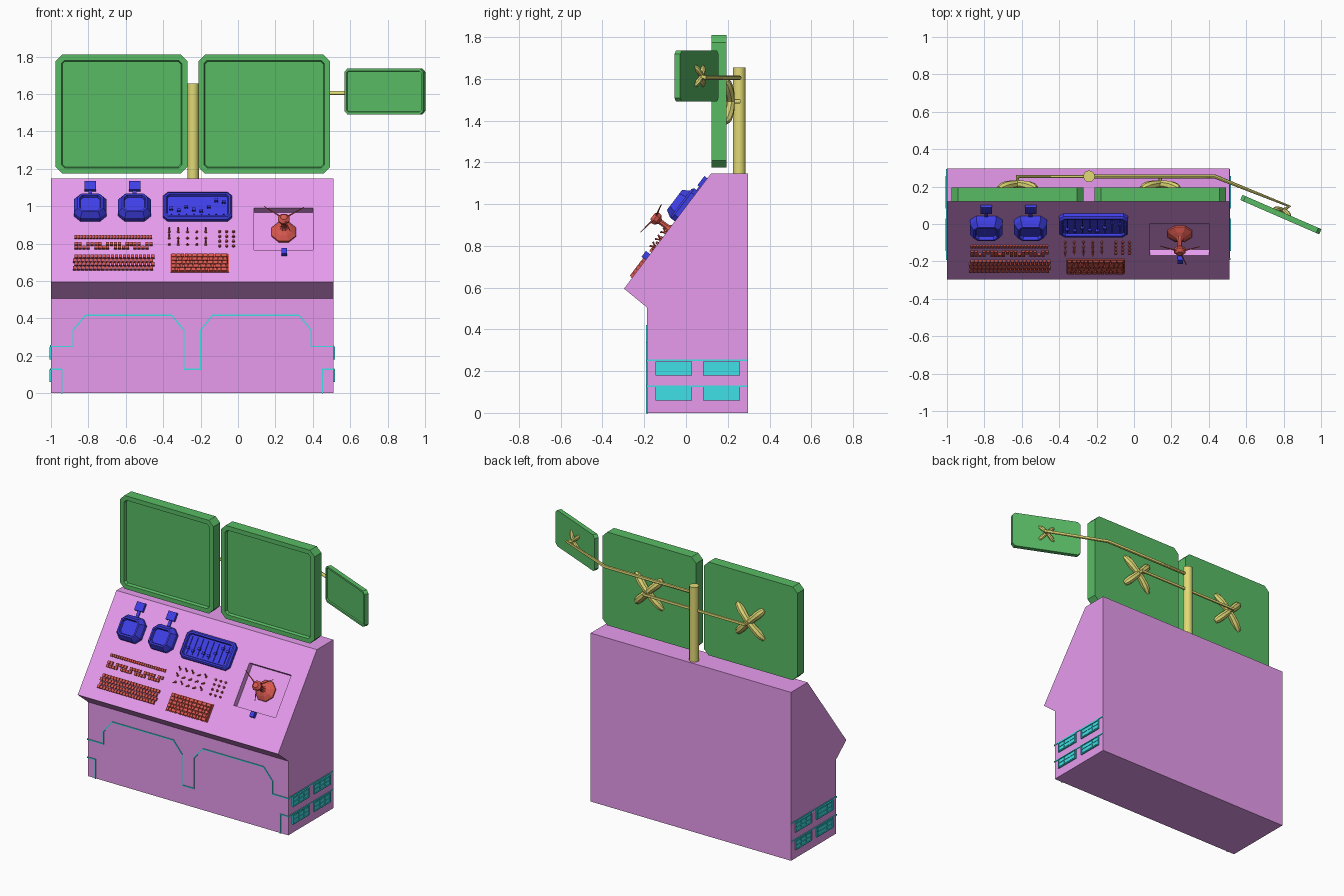
import bpy, bmesh, math, random
from mathutils import Matrix, Vector

if "Cube" in bpy.data.objects:
    bpy.data.objects.remove(bpy.data.objects["Cube"])

random.seed(4)
COLORS = dict(pink=(.80, .33, .85, 1), green=(.10, .50, .13, 1), gold=(.75, .70, .18, 1),
              blue=(.05, .05, .80, 1), red=(.70, .10, .08, 1), cyan=(.05, .75, .80, 1))
MATS = {}
for key, col in COLORS.items():
    MATS[key] = bpy.data.materials.new(key)
    MATS[key].diffuse_color = col

CX, HALF = -0.245, 0.755            # console centre and half width
T = Matrix.Translation
# Sloped panel frame: x across, y up the slope, z out of the panel
PANEL = Matrix(((1, 0, 0, 0), (0, .603, -.798, -.297), (0, .798, .603, .595), (0, 0, 0, 1)))
UPRIGHT = Matrix.Rotation(math.pi / 2, 4, 'X')


def finish(name, bm, color, matrix=Matrix(), smooth=False):
    bm.transform(matrix)
    bmesh.ops.recalc_face_normals(bm, faces=bm.faces)
    me = bpy.data.meshes.new(name)
    bm.to_mesh(me)
    bm.free()
    ob = bpy.data.objects.new(name, me)
    bpy.context.collection.objects.link(ob)
    me.materials.append(MATS[color])
    if smooth:
        select(ob)
        bpy.ops.object.shade_smooth_by_angle(angle=math.radians(40))
    return ob


def select(ob):
    bpy.ops.object.select_all(action='DESELECT')
    ob.select_set(True)
    bpy.context.view_layer.objects.active = ob


def box(bm, c, s, rot=Matrix()):
    bmesh.ops.create_cube(bm, size=1, matrix=T(c) @ rot @ Matrix.Diagonal((*s, 1)))


def cone(bm, c, r1, r2, h, seg=8, rot=Matrix()):
    bmesh.ops.create_cone(bm, cap_ends=True, segments=seg, radius1=r1, radius2=r2,
                          depth=h, matrix=T(c) @ rot @ T((0, 0, h / 2)))


def skin(bm, rings):
    loops = [[bm.verts.new(p) for p in ring] for ring in rings]
    n = len(loops[0])
    for a, b in zip(loops, loops[1:]):
        for i in range(n):
            bm.faces.new((a[i], a[(i + 1) % n], b[(i + 1) % n], b[i]))
    bm.faces.new(loops[0])
    bm.faces.new(loops[-1])


def bezel(name, w, h, chamfer, steps, color, matrix):
    """Chamfered rectangular housing; steps are (inset, height) rings."""
    bm, rings = bmesh.new(), []
    for i, z in steps:
        a, b, c = w / 2 - i, h / 2 - i, max(chamfer - .586 * i, .004)
        rings.append([(a, b - c, z), (a - c, b, z), (c - a, b, z), (-a, b - c, z),
                      (-a, c - b, z), (c - a, -b, z), (a - c, -b, z), (a, c - b, z)])
    skin(bm, rings)
    return finish(name, bm, color, matrix)


def tube(name, pts, r, color, matrix=Matrix(), radii=None):
    cu = bpy.data.curves.new(name, 'CURVE')
    cu.dimensions, cu.bevel_depth, cu.bevel_resolution, cu.use_fill_caps = '3D', r, 2, True
    sp = cu.splines.new('POLY')
    sp.points.add(len(pts) - 1)
    for i, p in enumerate(pts):
        sp.points[i].co = (*(matrix @ Vector(p)), 1)
        sp.points[i].radius = radii[i] if radii else 1
    ob = bpy.data.objects.new(name, cu)
    bpy.context.collection.objects.link(ob)
    cu.materials.append(MATS[color])
    select(ob)
    bpy.ops.object.convert(target='MESH')
    bpy.ops.object.shade_smooth_by_angle(angle=math.radians(40))


# Console cabinet with a square well cut for the joystick
profile = [(-.187, 0), (-.187, .505), (-.297, .595), (.12, 1.147), (.298, 1.147), (.298, 0)]
bm = bmesh.new()
skin(bm, [[(CX + s * HALF, y, z) for y, z in profile] for s in (-1, 1)])
cabinet = finish("console_cabinet", bm, 'pink')
bm = bmesh.new()
box(bm, (.243, .354, .03), (.315, .282, .14))
cutter = finish("well_cutter", bm, 'pink', PANEL)
cutter.hide_render = True
mod = cabinet.modifiers.new("well", 'BOOLEAN')
mod.object, mod.solver = cutter, 'EXACT'
select(cabinet)
bpy.ops.object.modifier_apply(modifier="well")
bpy.data.objects.remove(cutter)

# Monitors
ZM = 1.492
big = [(0, 0), (0, .073), (.03, .073), (.036, .055)]
CENTRES = (("left", -.6225), ("right", .14))
for side, x in CENTRES:
    bezel(side + "_monitor", .705, .635, .035, big, 'green', T((x, .194, ZM)) @ UPRIGHT)
SMALL = T((.791, .064, 1.613)) @ Matrix.Rotation(math.radians(-23.5), 4, 'Z') @ UPRIGHT
bezel("side_monitor", .46, .245, .018, [(0, 0), (0, .03), (.012, .03), (.015, .022)], 'green', SMALL)


# Cross shaped mounts on the monitor backs
def mount(name, matrix, s, r, h):
    ts = [-1, -.85, -.6, -.3, 0, .3, .6, .85, 1]
    for k in (-1, 1):
        tube(f"{name}_mount_{'a' if k < 0 else 'b'}",
             [(t * s, k * t * s, -h * (1 - t * t) + .006) for t in ts], r, 'gold', matrix,
             [.6, .95, 1.05, .95, .9, .95, 1.05, .95, .6])


for side, x in CENTRES:
    mount(side, T((x, .194, ZM)) @ UPRIGHT, .1, .025, .024)
mount("side", SMALL, .048, .013, .018)

# Pole and support arms
bm = bmesh.new()
cone(bm, (-.24, .255, 1.14), .031, .031, .515, 12)
finish("monitor_pole", bm, 'gold', smooth=True)
tube("main_arm", [(-.6225, .215, ZM), (-.6225, .255, ZM), (.14, .255, ZM), (.14, .215, ZM)], .011, 'gold')
tube("side_arm", [(-.24, .255, 1.605), (.43, .255, 1.605), (.83, .095, 1.605), (.795, .072, 1.61)], .011, 'gold')

# Two gauge boxes with tabs above
for i, x in enumerate((-.79, -.553)):
    bezel(f"gauge_{i}", .175, .16, .035, [(0, 0), (0, .03), (.02, .063), (.03, .063), (.035, .045)],
          'blue', PANEL @ T((x, .485, 0)))
    bm = bmesh.new()
    box(bm, (x, .634, .008), (.062, .056, .02))
    box(bm, (x, .59, .004), (.02, .06, .008))
    finish(f"gauge_tab_{i}", bm, 'blue', PANEL)

# Slider bank
bezel("slider_bank", .37, .182, .025, [(0, 0), (0, .02), (.01, .03), (.02, .03), (.024, .015)],
      'blue', PANEL @ T((-.216, .495, 0)))
bm = bmesh.new()
for i in range(8):
    x = -.356 + i * .04
    box(bm, (x, .495, .017), (.006, .115, .008))
    box(bm, (x, .495 + random.uniform(-.04, .04), .022), (.018, .014, .016))
finish("sliders", bm, 'blue', PANEL)

# Main keyboard: key rows, grouped keys, thin function row
bm = bmesh.new()
for row in range(4):
    for i in range(20):
        box(bm, (-.873 + i * .0215 + (row % 2) * .008, .087 + row * .025, .006), (.0175, .02, .016))
for row in range(2):
    for i in range(20):
        if (i + row * 2) % 5 != 4:
            box(bm, (-.865 + i * .021, .226 + row * .023, .005), (.017, .018, .014))
for i in range(26):
    box(bm, (-.867 + i * .016, .297, .004), (.0125, .018, .012))
finish("keyboard_keys", bm, 'red', PANEL)

# Secondary keypad with uneven key widths
bm = bmesh.new()
box(bm, (-.205, .122, .002), (.312, .118, .008))
for row in range(5):
    x = -.358
    while x < -.056:
        w = min(random.choice((.02, .026, .034)), -.052 - x)
        box(bm, (x + w / 2, .076 + row * .023, .008), (w - .004, .019, .014))
        x += w
finish("keypad", bm, 'red', PANEL)

# Toggle switches and push buttons
bm = bmesh.new()
for i in range(5):
    for j in range(3):
        c = (-.368 + i * .049, .25 + j * .042, 0)
        cone(bm, c, .008, .006, .006, 6)
        tilt = Matrix.Rotation(random.choice((-.45, .45)), 4, 'X')
        cone(bm, c, .003, .0045, .028, 6, tilt)
for i in range(3):
    for j in range(4):
        cone(bm, (-.098 + i * .037, .238 + j * .032, 0), .008, .006, .012, 6)
finish("switches", bm, 'red', PANEL)

# Joystick: octagonal turned body with three thin spokes
bm = bmesh.new()
turned = [(.07, -.042), (.07, -.03), (.045, -.012), (.022, 0), (.014, .015), (.014, .055),
          (.03, .068), (.034, .085), (.018, .1)]
skin(bm, [[(.245 + r * math.cos((k + .5) * math.pi / 4), .36 + r * math.sin((k + .5) * math.pi / 4), z)
           for k in range(8)] for r, z in turned])
finish("joystick", bm, 'red', PANEL)
for i, (x, v) in enumerate(((.14, .43), (.353, .425), (.28, .263))):
    tube(f"joystick_spoke_{i}", [(.245, .36, .085), (x, v, .1)], .003, 'red', PANEL, [1.6, .6])
bm = bmesh.new()
box(bm, (.248, .19, .012), (.03, .035, .026))
finish("well_button", bm, 'blue', PANEL)

# Raised trim lines on the cabinet front and sides
bm = bmesh.new()
trim = [(0, .128), (.044, .128), (.044, .337), (.11, .417), (.57, .417), (.637, .337), (.637, .25), (.758, .25)]
corner = [(.758, .128), (.697, .128), (.697, 0)]
for s in (-1, 1):
    for path in (trim, corner):
        for (x1, z1), (x2, z2) in zip(path, path[1:]):
            a, b = Vector((CX + s * x1, -.187, z1)), Vector((CX + s * x2, -.187, z2))
            d = b - a
            rot = Matrix.Rotation(-math.atan2(d.z, d.x), 4, 'Y')
            box(bm, (a + b) / 2, (d.length + .004, .009, .007), rot)
    for z in (.128, .253):
        box(bm, (CX + s * HALF, .054, z), (.009, .482, .007))
finish("trim_lines", bm, 'cyan')

# Side vents
bm = bmesh.new()
for s in (-1, 1):
    x = CX + s * HALF
    for y in (-.058, .17):
        for z in (.0925, .2125):
            box(bm, (x, y, z), (.006, .174, .066))
            for k in (-1, 1):
                box(bm, (x, y, z + k * .031), (.018, .174, .005))
                box(bm, (x, y + k * .085, z), (.018, .005, .066))
            for i in (-1, 0, 1):
                for k in (-1, 1):
                    box(bm, (x, y + i * .053, z + k * .0135), (.013, .048, .021))
finish("side_vents", bm, 'cyan')

for m in bpy.data.materials:
    if m.users and not m.is_grease_pencil:
        m.use_nodes = True
        m.node_tree.nodes["Principled BSDF"].inputs["Base Color"].default_value = m.diffuse_color
